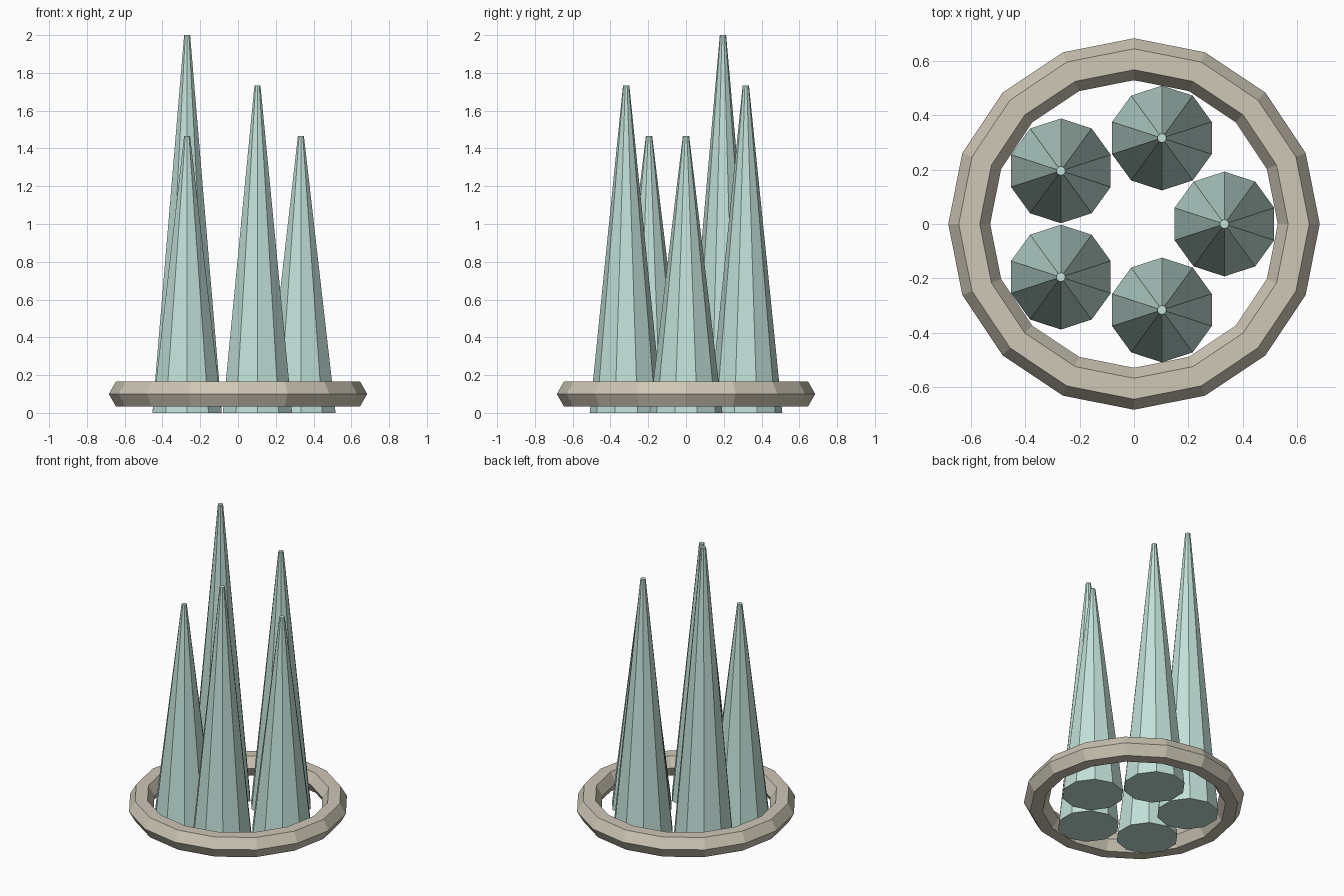
import bpy
from math import cos, sin, tau

if "Cube" in bpy.data.objects:
    bpy.data.objects.remove(bpy.data.objects["Cube"])


def material(name, color):
    mat = bpy.data.materials.new(name)
    mat.diffuse_color = (*color, 1)
    mat.use_nodes = True
    mat.node_tree.nodes["Principled BSDF"].inputs["Base Color"].default_value = mat.diffuse_color
    return mat


def finish(name, mat):
    obj = bpy.context.object
    obj.name = name
    obj.data.materials.append(mat)


spike_mat = material("pale_teal", (0.54, 0.75, 0.69))
ring_mat = material("sand", (0.62, 0.57, 0.47))

# Five tapering ten-sided spikes in a circle, heights stepping in threes
for i in range(5):
    a = tau * i / 5
    height = (1.1 + 0.2 * (i % 3)) * 4 / 3
    bpy.ops.mesh.primitive_cone_add(
        vertices=10, radius1=0.193, radius2=0.0167, depth=height,
        location=(0.333 * cos(a), 0.333 * sin(a), height / 2))
    finish(f"spike_{i + 1}", spike_mat)

# Faceted ring around the base, hexagonal in section
bpy.ops.mesh.primitive_torus_add(
    major_segments=16, minor_segments=6,
    major_radius=0.607, minor_radius=0.0773, location=(0, 0, 0.1))
finish("base_ring", ring_mat)
